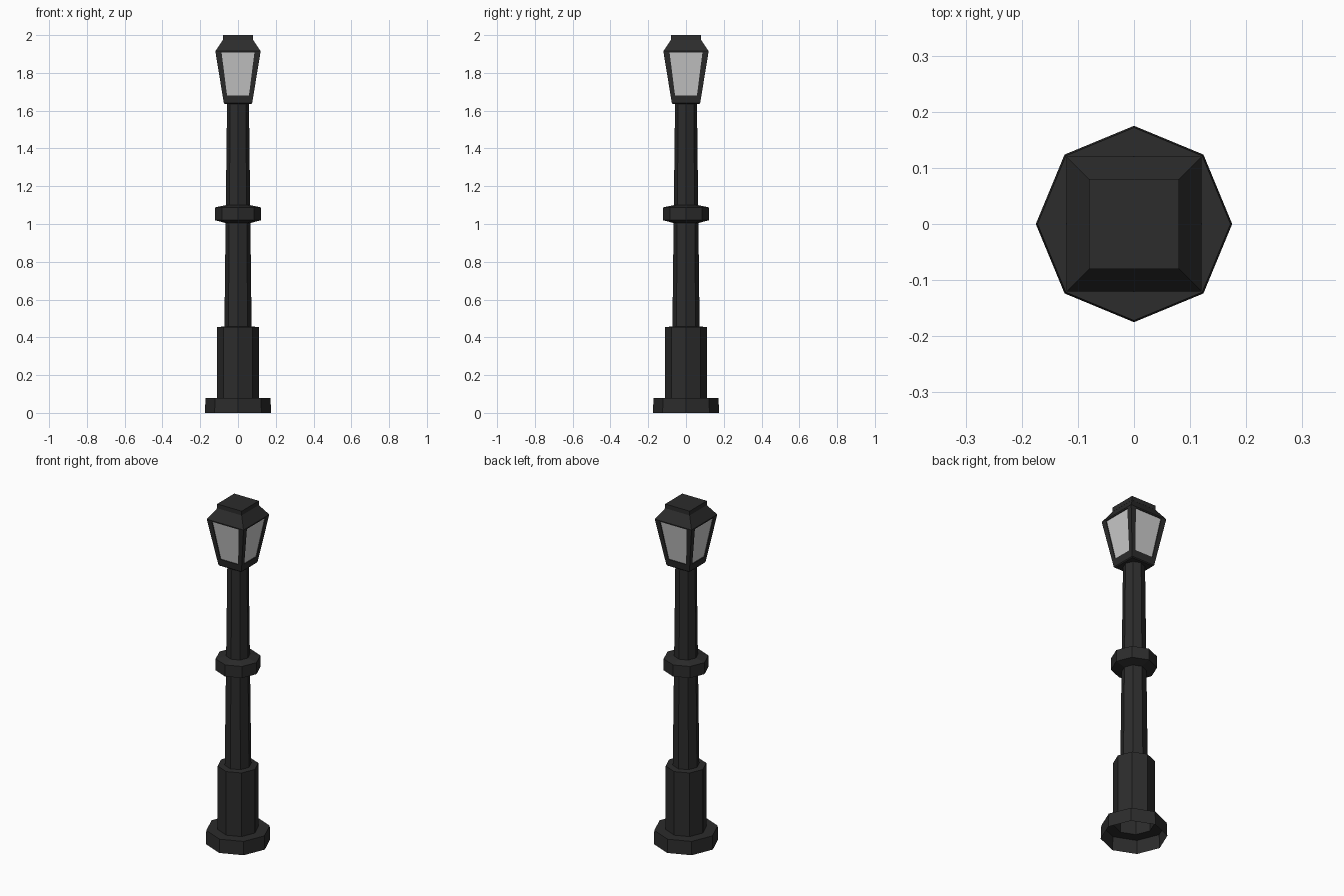
import bpy, bmesh, math

if "Cube" in bpy.data.objects:
    bpy.data.objects.remove(bpy.data.objects["Cube"])

black = bpy.data.materials.new("dark_iron")
black.diffuse_color = (0.025, 0.025, 0.025, 1)
black.use_nodes = True
black.node_tree.nodes["Principled BSDF"].inputs["Base Color"].default_value = black.diffuse_color


def finish(name, bm, mat):
    bmesh.ops.remove_doubles(bm, verts=bm.verts, dist=1e-5)
    mesh = bpy.data.meshes.new(name)
    bm.to_mesh(mesh)
    bm.free()
    obj = bpy.data.objects.new(name, mesh)
    bpy.context.collection.objects.link(obj)
    if mat:
        mesh.materials.append(mat)
    return obj


def loft(name, profile, sides, turn=0.0, cap_top=False, cap_bottom=False):
    """Polygonal rings from (radius, z) pairs, joined by flat faces."""
    bm = bmesh.new()
    rings = []
    for r, z in profile:
        angles = [turn + 2 * math.pi * i / sides for i in range(sides)]
        rings.append([bm.verts.new((r * math.cos(a), r * math.sin(a), z)) for a in angles])
    for lo, hi in zip(rings, rings[1:]):
        for i in range(sides):
            j = (i + 1) % sides
            bm.faces.new((lo[i], lo[j], hi[j], hi[i]))
    if cap_top:
        bm.faces.new(rings[-1])
    if cap_bottom:
        bm.faces.new(rings[0][::-1])
    return finish(name, bm, black)


def square(name, profile, **caps):
    """Same as loft, but square with half-widths instead of radii."""
    return loft(name, [(h * math.sqrt(2), z) for h, z in profile], 4, math.pi / 4, **caps)


# Stepped octagonal foot (open underneath), tapered pole and collar
loft("foot", [(0.175, 0), (0.172, 0.08), (0.11, 0.08)], 8)
loft("pedestal", [(0.11, 0.08), (0.11, 0.455), (0.071, 0.457)], 8)
loft("pole", [(0.072, 0.455), (0.065, 1.05), (0.058, 1.64)], 8)
loft("collar", [(0.065, 1.005), (0.121, 1.02), (0.121, 1.088), (0.064, 1.10)], 8)

# Lantern frame and glass: one side made, repeated around the axis
Z0, Z1 = 1.64, 1.915
G0, G1 = 1.68, 1.908
RECESS = 0.005


def half(z):
    return 0.075 + 0.045 * (z - Z0) / (Z1 - Z0)


frame, glass = bmesh.new(), bmesh.new()
for k in range(4):
    c, s = math.cos(k * math.pi / 2), math.sin(k * math.pi / 2)

    def corners(bm, w0, w1, z0, z1, inset):
        pts = [(-w0, z0), (w0, z0), (w1, z1), (-w1, z1)]
        out = []
        for x, z in pts:
            y = -half(z) + inset
            out.append(bm.verts.new((x * c - y * s, x * s + y * c, z)))
        return out

    outer = corners(frame, half(Z0), half(Z1), Z0, Z1, 0)
    inner = corners(frame, 0.058, 0.087, G0, G1, 0)
    deep = corners(frame, 0.058, 0.087, G0, G1, RECESS)
    for a, b in ((outer, inner), (inner, deep)):
        for i in range(4):
            j = (i + 1) % 4
            frame.faces.new((a[i], a[j], b[j], b[i]))
    glass.faces.new(corners(glass, 0.058, 0.087, G0, G1, RECESS))
finish("lantern_frame", frame, black)
finish("lantern_glass", glass, None)

# Lantern floor, sloping roof and flat cap
square("lantern_floor", [(0.07, 1.635), (0.075, 1.64)], cap_bottom=True)
square("roof", [(0.12, Z1), (0.076, 1.98)])
square("roof_cap", [(0.08, 1.975), (0.08, 2.0)], cap_top=True, cap_bottom=True)
